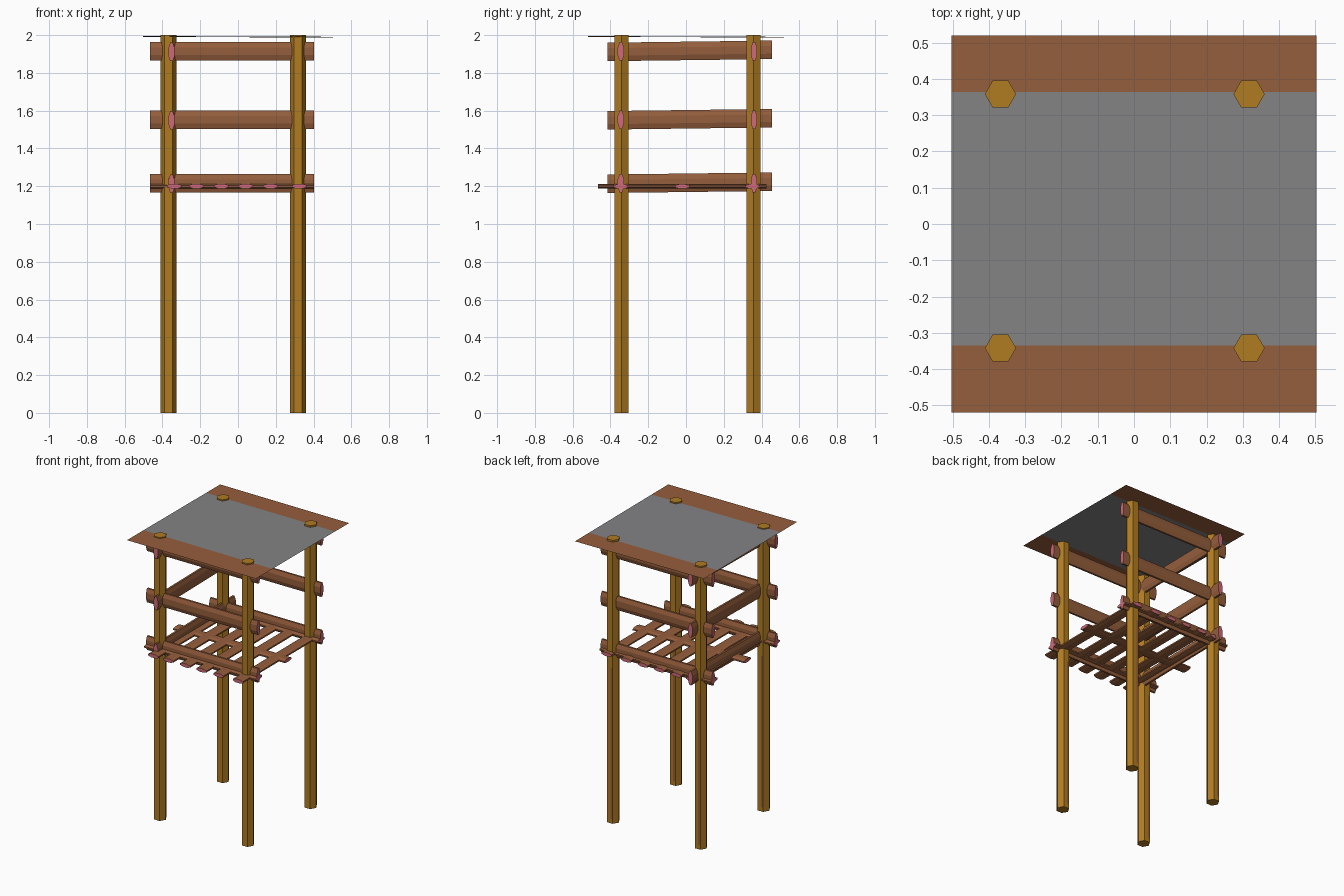
import bpy, bmesh, math
from mathutils import Vector

if "Cube" in bpy.data.objects:
    bpy.data.objects.remove(bpy.data.objects["Cube"])


def mat(name, srgb):
    m = bpy.data.materials.new(name)
    m.diffuse_color = tuple(((c / 255 + 0.055) / 1.055) ** 2.4 for c in srgb) + (1,)
    m.use_nodes = True
    m.node_tree.nodes["Principled BSDF"].inputs["Base Color"].default_value = m.diffuse_color
    return m


OCHRE = mat("ochre_post", (176, 124, 34))
BROWN = mat("brown_wood", (149, 94, 60))
PINK = mat("pink_cut_wood", (205, 106, 120))
GREY = mat("grey_roof", (131, 131, 133))


def finish(name, bm, mats):
    me = bpy.data.meshes.new(name)
    bm.to_mesh(me)
    bm.free()
    for m in mats:
        me.materials.append(m)
    ob = bpy.data.objects.new(name, me)
    bpy.context.collection.objects.link(ob)
    return ob


def beam(name, a, b, wide, high, sides, mats, phase=0.0):
    """Flat-faced log from a to b; end caps use the second material."""
    a, b = Vector(a), Vector(b)
    d = (b - a).normalized()
    side = Vector((1, 0, 0)) if abs(d.z) > 0.9 else d.cross(Vector((0, 0, 1))).normalized()
    up = d.cross(side) if abs(d.z) > 0.9 else side.cross(d)
    bm = bmesh.new()
    rings = []
    for p in (a, b):
        ring = []
        for i in range(sides):
            t = phase + 2 * math.pi * i / sides
            ring.append(bm.verts.new(p + side * math.cos(t) * wide / 2 + up * math.sin(t) * high / 2))
        rings.append(ring)
    for i in range(sides):
        j = (i + 1) % sides
        bm.faces.new((rings[0][i], rings[0][j], rings[1][j], rings[1][i]))
    for r in rings:
        bm.faces.new(r).material_index = len(mats) - 1
    bmesh.ops.recalc_face_normals(bm, faces=bm.faces)
    return finish(name, bm, mats)


XS, YS = (-0.368, 0.317), (-0.342, 0.358)

# corner posts, with a weathered strip on the back face
for i, x in enumerate(XS):
    for j, y in enumerate(YS):
        beam(f"post_{i}{j}", (x, y, 0), (x, y, 2), 0.086, 0.086, 6, [OCHRE])
        bm = bmesh.new()
        yy = y + 0.0378
        bm.faces.new([bm.verts.new(v) for v in ((x - 0.004, yy, 0.03), (x - 0.02, yy, 0.03),
                                                (x - 0.02, yy, 1.1), (x - 0.004, yy, 1.1))])
        bm.normal_update()
        for f in bm.faces:
            if f.normal.y < 0:
                f.normal_flip()
        finish(f"weathered_strip_{i}{j}", bm, [BROWN])

# rails on front, back and left; right side open
ph = math.pi / 8
for k, z in enumerate((1.216, 1.552, 1.914)):
    for n, y in (("front", -0.345), ("back", 0.36)):
        beam(f"{n}_rail_{k}", (-0.465, y, z), (0.403, y, z), 0.036, 0.106, 8, [BROWN, PINK], ph)
    beam(f"left_rail_{k}", (-0.352, -0.415, z - 0.003), (-0.352, 0.455, z + 0.008),
         0.036, 0.106, 8, [BROWN, PINK], ph)

# platform: six slats over three bearers
for k, x in enumerate((-0.337, -0.22, -0.088, 0.04, 0.172, 0.324)):
    beam(f"platform_slat_{k}", (x, -0.465, 1.2), (x, 0.425, 1.2), 0.084, 0.027, 8, [BROWN, PINK], ph)
for k, y in enumerate((-0.345, -0.02, 0.352)):
    beam(f"platform_bearer_{k}", (-0.465, y, 1.199), (0.403, y, 1.199), 0.084, 0.026, 8, [BROWN, PINK], ph)

# thin roof sheet, slightly tilted, brown along front and back edges
bm = bmesh.new()
rows = [[bm.verts.new((x, y, 1.991 - 0.004 * x - 0.004 * y)) for x in (-0.503, 0.503)]
        for y in (-0.52, -0.335, 0.364, 0.52)]
for i in range(3):
    f = bm.faces.new((rows[i][0], rows[i][1], rows[i + 1][1], rows[i + 1][0]))
    f.material_index = 1 if i == 1 else 0
finish("roof_sheet", bm, [BROWN, GREY])
